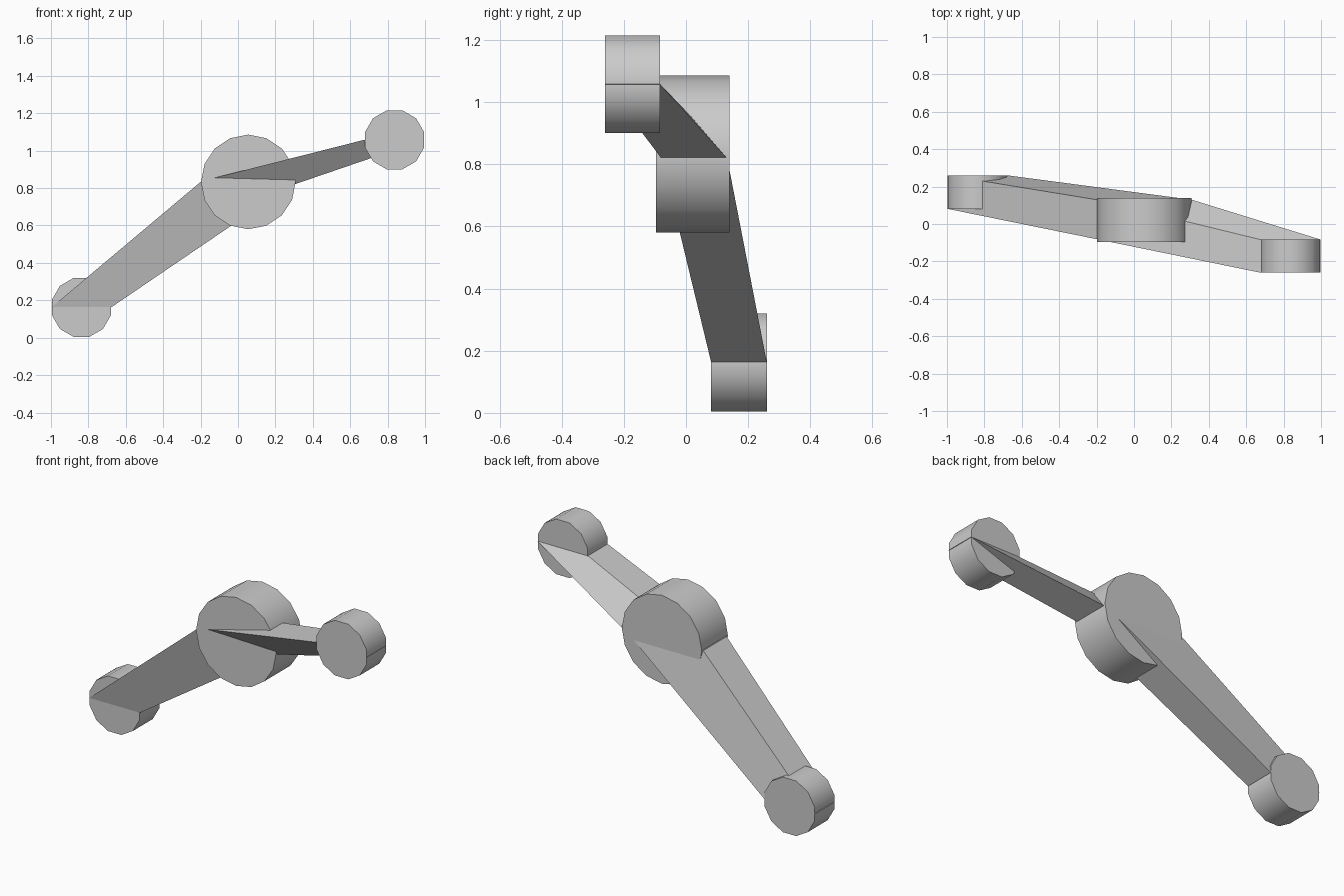
import bpy
import bmesh
import math
from mathutils import Vector

if "Cube" in bpy.data.objects:
    bpy.data.objects.remove(bpy.data.objects["Cube"], do_unlink=True)

grey = bpy.data.materials.new("plain grey")
grey.use_nodes = True
colour = (0.6, 0.6, 0.6, 1)
grey.diffuse_color = colour
grey.node_tree.nodes["Principled BSDF"].inputs["Base Color"].default_value = colour


def finish(name, bm, smooth):
    bmesh.ops.recalc_face_normals(bm, faces=bm.faces)
    mesh = bpy.data.meshes.new(name)
    bm.to_mesh(mesh)
    bm.free()
    mesh.materials.append(grey)
    obj = bpy.data.objects.new(name, mesh)
    bpy.context.collection.objects.link(obj)
    if smooth:
        bpy.ops.object.select_all(action="DESELECT")
        obj.select_set(True)
        bpy.context.view_layer.objects.active = obj
        bpy.ops.object.shade_smooth_by_angle(angle=math.radians(40))


def disc(name, x, z, radius, front, back, sides, turn):
    """Faceted drum with its axis along y."""
    bm = bmesh.new()
    ring = []
    for i in range(sides):
        a = 2 * math.pi * (i + turn) / sides
        ring.append(bm.verts.new((x + radius * math.cos(a), front, z + radius * math.sin(a))))
    cap = bm.faces.new(ring)
    swept = bmesh.ops.extrude_face_region(bm, geom=[cap], use_keep_orig=True)
    top = [v for v in swept["geom"] if isinstance(v, bmesh.types.BMVert)]
    bmesh.ops.translate(bm, verts=top, vec=(0, back - front, 0))
    finish(name, bm, True)


def section(x, y, z_left, z_right):
    """Rectangle across the middle of a drum."""
    return [Vector((x[0], y[0], z_left)), Vector((x[1], y[0], z_right)),
            Vector((x[1], y[1], z_right)), Vector((x[0], y[1], z_left))]


def arm(name, start, end):
    """Slanted beam joining two sections."""
    bm = bmesh.new()
    a = [bm.verts.new(p) for p in start]
    b = [bm.verts.new(p) for p in end]
    bm.faces.new(a)
    bm.faces.new(b)
    for i in range(4):
        j = (i + 1) % 4
        bm.faces.new((a[i], a[j], b[j], b[i]))
    finish(name, bm, False)


# Drums
disc("center_hub", 0.055, 0.833, 0.253, -0.096, 0.14, 16, 0)
disc("lower_disc", -0.837, 0.162, 0.163, 0.081, 0.26, 12, 0.5)
disc("upper_disc", 0.837, 1.058, 0.163, -0.26, -0.083, 12, 0.5)

# Arms
hub_x, hub_y = (-0.2, 0.308), (-0.081, 0.13)
arm("lower_arm", section((-0.997, -0.677), (0.081, 0.26), 0.163, 0.163),
    section(hub_x, hub_y, 0.833, 0.833))
arm("upper_arm", section(hub_x, hub_y, 0.836, 0.822),
    section((0.675, 0.997), (-0.26, -0.083), 1.058, 1.058))
